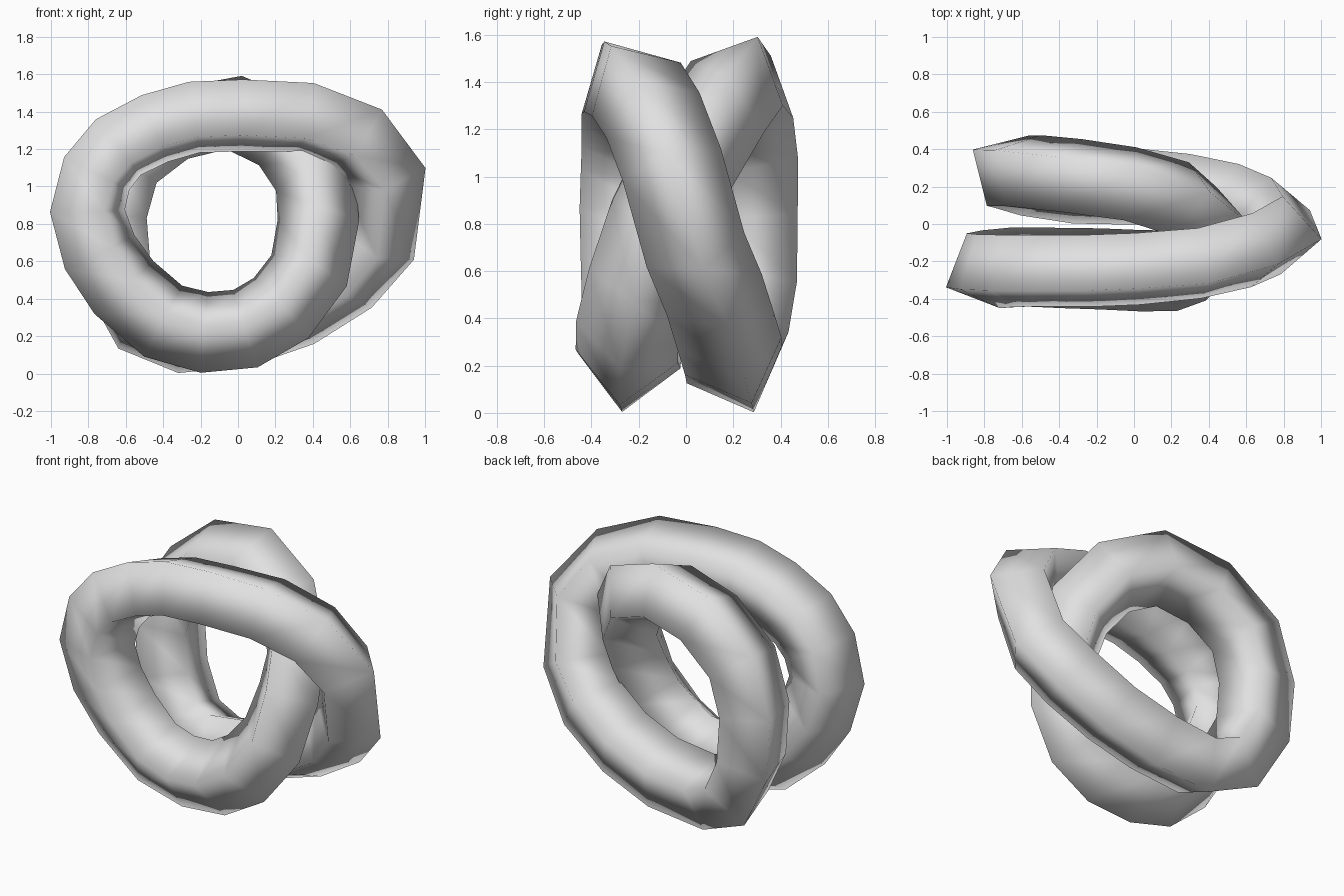
import bpy
import bmesh
import math
from mathutils import Vector

default_cube = bpy.data.objects.get("Cube")
if default_cube:
    bpy.data.objects.remove(default_cube, do_unlink=True)

TUBE_RADIUS = 0.219
SIDES = 4
HUB = Vector((-0.1, 0, 0.8))

# Centre line of the tube: one closed path that goes twice around the hub.
# Each point is x, y, z and the tilt of the square section in degrees.
front_arch = [(-.805, -.25, .87, -24), (-.755, -.25, 1.07, -27), (-.64, -.25, 1.21, -29),
              (-.445, -.25, 1.31, -29), (-.235, -.25, 1.37, -29), (.02, -.24, 1.38, -28),
              (.35, -.21, 1.37, -25), (.63, -.14, 1.26, -15)]
outer_crossing = [(.79, -.06, 1.05, -6), (.74, .04, .69, 4),
                  (.57, .12, .5, 13), (.31, .17, .34, 18)]
back_loop = [(.02, .2, .24, 21), (-.3, .205, .205, 23), (-.52, .24, .29, 26),
             (-.65, .28, .54, 29), (-.675, .285, .85, 31), (-.59, .285, 1.13, 30),
             (-.34, .26, 1.33, 27), (-.02, .215, 1.395, 24)]
inner_crossing = [(.26, .13, 1.27, 12), (.41, 0, 1.05, 3),
                  (.43, -.11, .82, -4), (.38, -.2, .55, -7)]
front_base = [(.23, -.25, .35, -8), (.04, -.25, .24, -8), (-.18, -.24, .22, -8),
              (-.4, -.235, .28, -11), (-.61, -.23, .46, -15), (-.74, -.24, .65, -20)]
stations = front_arch + outer_crossing + back_loop + inner_crossing + front_base
path = [Vector(s[:3]) for s in stations]
tilts = [math.radians(s[3]) for s in stations]


def section(index):
    """Corners of the tilted square section at one point of the path."""
    centre = path[index]
    before = path[index - 1]
    after = path[(index + 1) % len(path)]
    tangent = ((after - centre).normalized() + (centre - before).normalized()).normalized()
    outward = centre - HUB
    outward.y = 0
    outward = (outward - tangent * outward.dot(tangent)).normalized()
    sideways = outward.cross(tangent)
    corners = []
    for side in range(SIDES):
        angle = tilts[index] + math.tau * side / SIDES
        direction = outward * math.cos(angle) + sideways * math.sin(angle)
        corners.append(centre + direction * TUBE_RADIUS)
    return corners


# Sweep the section along the closed path
bm = bmesh.new()
rings = [[bm.verts.new(co) for co in section(i)] for i in range(len(path))]
for i, ring in enumerate(rings):
    following = rings[(i + 1) % len(rings)]
    for j in range(SIDES):
        k = (j + 1) % SIDES
        face = bm.faces.new((ring[j], ring[k], following[k], following[j]))
        face.smooth = True
bmesh.ops.recalc_face_normals(bm, faces=bm.faces)

mesh = bpy.data.meshes.new("double_loop_tube")
bm.to_mesh(mesh)
bm.free()
tube = bpy.data.objects.new("double_loop_tube", mesh)
bpy.context.collection.objects.link(tube)

# Single light grey material
grey = bpy.data.materials.new("light_grey")
grey.use_nodes = True
colour = (0.75, 0.75, 0.75, 1)
grey.diffuse_color = colour
for node in grey.node_tree.nodes:
    if node.type == "BSDF_PRINCIPLED":
        node.inputs["Base Color"].default_value = colour
mesh.materials.append(grey)
